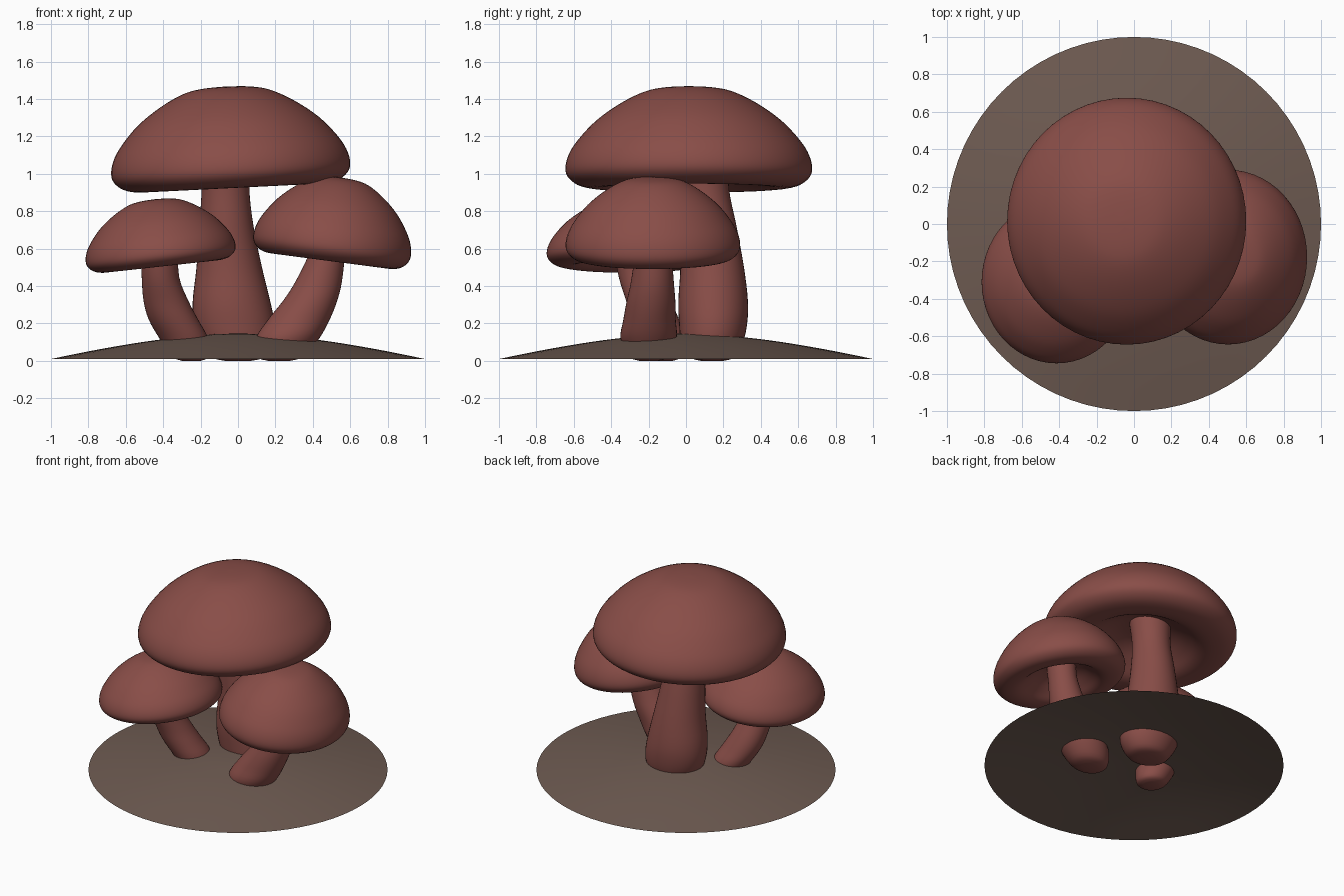
import bpy, bmesh, math
from mathutils import Vector, Matrix

if "Cube" in bpy.data.objects:
    bpy.data.objects.remove(bpy.data.objects["Cube"])


def material(name, rgb):
    m = bpy.data.materials.new(name)
    m.diffuse_color = (*rgb, 1)
    m.use_nodes = True
    m.node_tree.nodes["Principled BSDF"].inputs["Base Color"].default_value = m.diffuse_color
    return m


RED = material("mushroom red brown", (0.25, 0.075, 0.064))
EARTH = material("earth brown", (0.155, 0.104, 0.083))


def smooth_path(pts, steps=4):
    """Catmull-Rom interpolation through tuples of any length."""
    p = [pts[0], *pts, pts[-1]]
    out = []
    for i in range(1, len(p) - 2):
        for s in range(steps):
            t = s / steps
            out.append([0.5 * (2 * b + (c - a) * t + (2 * a - 5 * b + 4 * c - d) * t * t
                               + (3 * b - a - 3 * c + d) * t ** 3)
                        for a, b, c, d in zip(p[i - 1], p[i], p[i + 1], p[i + 2])])
    return out + [list(pts[-1])]


def loft(name, rings, mat, xf=Matrix(), solid=True, seg=56):
    """Skin a stack of horizontal rings (x, y, z, radius_x, radius_y)."""
    bm = bmesh.new()
    loops = []
    for x, y, z, rx, ry in rings:
        loops.append([bm.verts.new(xf @ Vector((x + rx * math.cos(a), y + ry * math.sin(a), z)))
                      for a in (2 * math.pi * i / seg for i in range(seg))])
    for lo, hi in zip(loops, loops[1:]):
        for i in range(seg):
            j = (i + 1) % seg
            bm.faces.new((lo[i], lo[j], hi[j], hi[i]))
    bm.faces.new(loops[-1])
    if solid:
        bm.faces.new(loops[0][::-1])
    for f in bm.faces:
        f.smooth = True
    if solid:
        bmesh.ops.recalc_face_normals(bm, faces=bm.faces)
    me = bpy.data.meshes.new(name)
    bm.to_mesh(me)
    bm.free()
    me.materials.append(mat)
    ob = bpy.data.objects.new(name, me)
    bpy.context.collection.objects.link(ob)
    return ob


# Ground: open, shallow mound
MOUND = [(1, .01), (.75, .06), (.5, .102), (.3, .127), (.15, .141), (.01, .146)]
loft("ground_mound", [(0, 0, z, r, r) for r, z in smooth_path(MOUND)], EARTH,
     solid=False, seg=72)

# Caps: one rounded profile with a hollow underside, scaled and tilted
CAP = [(.01, .06), (.2, .05), (.35, 0), (.5, -.09), (.62, -.165), (.74, -.19), (.88, -.17),
       (.97, -.11), (1, -.03), (.975, .085), (.9, .21), (.75, .375), (.55, .52), (.36, .615),
       (.2, .65), (.01, .66)]


def cap(name, loc, rx, ry, rz, tilt):
    xf = (Matrix.Translation(loc) @ Matrix.Rotation(tilt, 4, 'Y')
          @ Matrix.Diagonal((rx, ry, rz, 1)))
    loft(name, [(0, 0, z, r, r) for r, z in smooth_path(CAP)], RED, xf)


cap("large_cap", (-.04, .015, 1.045), .64, .66, .64, -.05)
cap("left_cap", (-.415, -.31, .585), .403, .435, .425, -.11)
cap("right_cap", (.505, -.177, .633), .425, .467, .53, .13)


# Stems: bent, tapering, rounded at the foot
def stem(name, pts):
    loft(name, smooth_path(pts), RED, seg=40)


stem("large_stem", [(0, .14, .0, .07, .06), (0, .14, .02, .14, .12), (-.005, .14, .1, .195, .165),
                    (-.02, .145, .2, .215, .182), (-.035, .145, .32, .207, .186),
                    (-.047, .14, .5, .175, .17), (-.062, .12, .72, .145, .15),
                    (-.067, .1, .92, .128, .13), (-.065, .09, 1.1, .14, .14)])
stem("left_stem", [(-.25, -.12, .0, .05, .05), (-.255, -.12, .025, .1, .1),
                   (-.29, -.13, .12, .13, .13), (-.345, -.165, .22, .132, .128),
                   (-.385, -.2, .32, .12, .12), (-.415, -.25, .45, .1, .11),
                   (-.42, -.29, .62, .1, .1)])
stem("right_stem", [(.22, -.2, .0, .06, .05), (.225, -.2, .025, .13, .11),
                    (.265, -.2, .12, .17, .15), (.325, -.195, .22, .165, .14),
                    (.385, -.187, .32, .145, .13), (.43, -.18, .42, .125, .115),
                    (.475, -.175, .57, .098, .1), (.49, -.175, .69, .1, .1)])
